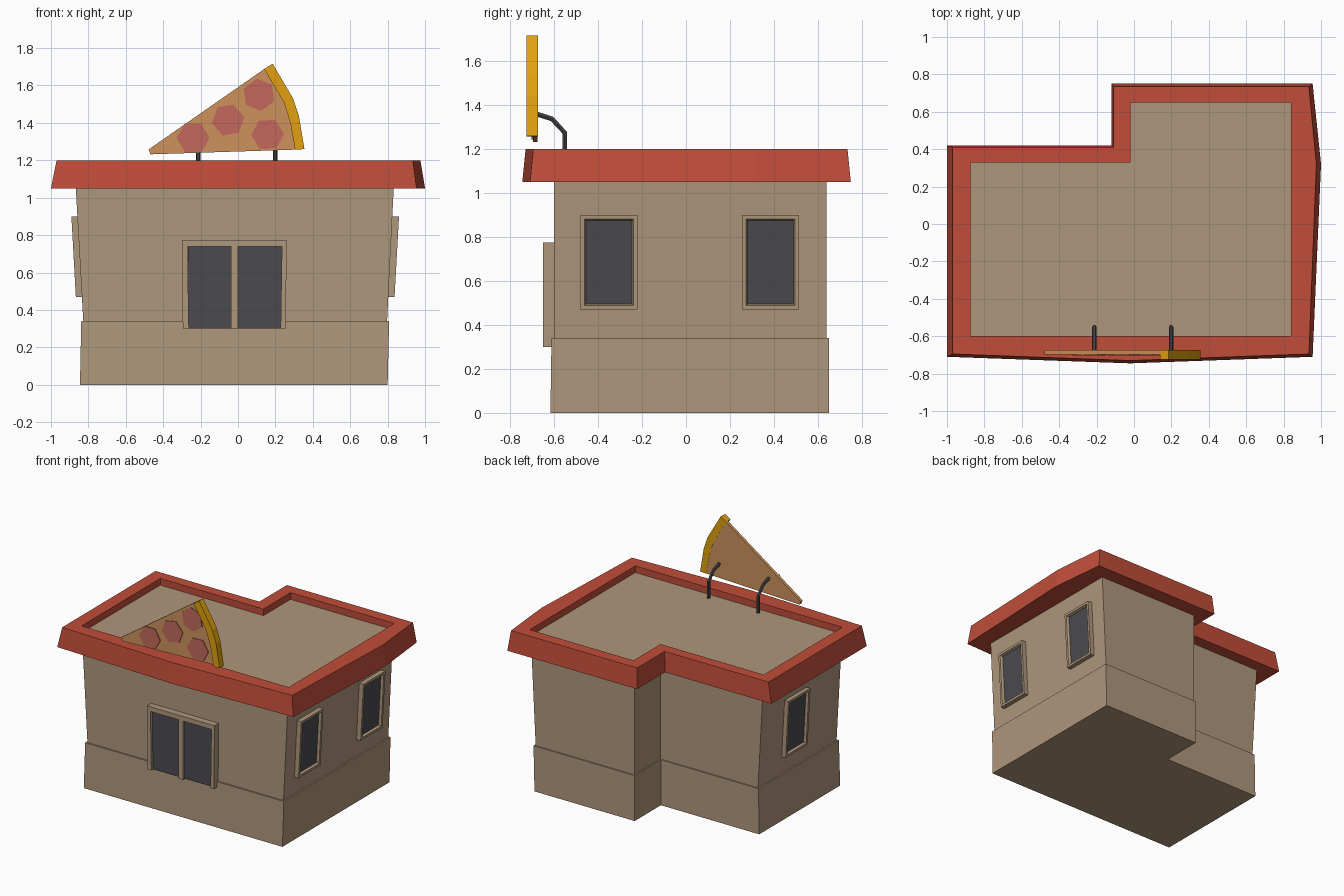
import bpy, bmesh, math
from mathutils import Vector

if "Cube" in bpy.data.objects:
    bpy.data.objects.remove(bpy.data.objects["Cube"])


def mat(name, r, g, b):
    m = bpy.data.materials.new(name)
    m.diffuse_color = (r, g, b, 1)
    m.use_nodes = True
    m.node_tree.nodes["Principled BSDF"].inputs["Base Color"].default_value = m.diffuse_color
    return m


WALL = mat("tan_plaster", 0.43, 0.31, 0.20)
RED = mat("red_trim", 0.53, 0.074, 0.042)
GLASS = mat("dark_glass", 0.07, 0.067, 0.08)
CHEESE = mat("cheese", 0.61, 0.29, 0.107)
MEAT = mat("meat_slices", 0.546, 0.141, 0.109)
CRUST = mat("crust", 0.75, 0.352, 0.005)
METAL = mat("dark_metal", 0.06, 0.06, 0.07)


def loft(name, loops, material, cap_material=None):
    """Skin a stack of matching loops; the last cap may have its own colour."""
    bm = bmesh.new()
    rings = [[bm.verts.new(p) for p in loop] for loop in loops]
    n = len(rings[0])
    for a, b in zip(rings, rings[1:]):
        for i in range(n):
            j = (i + 1) % n
            bm.faces.new((a[i], a[j], b[j], b[i]))
    bm.faces.new(rings[0][::-1])
    cap = bm.faces.new(rings[-1])
    if cap_material:
        cap.material_index = 1
    bmesh.ops.recalc_face_normals(bm, faces=bm.faces)
    me = bpy.data.meshes.new(name)
    bm.to_mesh(me)
    bm.free()
    me.materials.append(material)
    if cap_material:
        me.materials.append(cap_material)
    ob = bpy.data.objects.new(name, me)
    bpy.context.collection.objects.link(ob)
    return ob


def ell(x0, x1, y0, y1, nx, ny, z, front=0.0, right=0.0):
    """L-shaped outline, with optional bulge in the front and right sides."""
    return [(x, y, z) for x, y in (
        (x0, y0), (-0.02, y0 - front), (x1, y0), (x1 + right, 0.32),
        (x1, y1), (nx, y1), (nx, ny), (x0, ny))]


def slab(name, outline, y0, y1, material):
    """Extrude an (x, z) outline along y."""
    return loft(name, [[(x, y, z) for x, z in outline] for y in (y0, y1)], material)


def rect(x0, x1, z0, z1):
    return [(x0, z0), (x1, z0), (x1, z1), (x0, z1)]


# walls flare slightly towards the roof
loft("walls", [ell(-0.825, 0.795, -0.60, 0.64, -0.02, 0.33, 0.30),
               ell(-0.87, 0.835, -0.60, 0.64, -0.02, 0.33, 1.10)], WALL)
loft("base_plinth", [ell(-0.845, 0.80, -0.617, 0.65, -0.03, 0.34, 0.0),
                     ell(-0.838, 0.808, -0.612, 0.65, -0.03, 0.34, 0.34)], WALL)

# roof band with sunken roof surface
loft("roof", [ell(-1.0, 0.955, -0.71, 0.75, -0.12, 0.42, 1.05, 0.035, 0.045),
              ell(-0.97, 0.935, -0.695, 0.735, -0.11, 0.41, 1.20, 0.035, 0.04),
              ell(-0.875, 0.84, -0.60, 0.65, -0.02, 0.33, 1.20),
              ell(-0.875, 0.84, -0.60, 0.65, -0.02, 0.33, 1.15)], RED, WALL)


# side windows follow the leaning walls
def window(name, side, yc):
    foot = 0.80 if side > 0 else 0.83

    def ring(inset, depth):
        w = 0.13 - inset
        return [(side * (foot + 0.055 * (z - 0.34) + depth), y, z)
                for y, z in rect(yc - w, yc + w, 0.47 + inset, 0.90 - inset)]
    loft(name, [ring(0, -0.02), ring(0, 0.03), ring(0.018, 0.03),
                ring(0.025, 0.012)], WALL, GLASS)


window("right_window_front", 1, -0.35)
window("right_window_back", 1, 0.385)
window("left_window", -1, -0.07)

# front double door
slab("door_header", rect(-0.30, 0.26, 0.74, 0.775), -0.65, -0.59, WALL)
slab("door_post_left", [(-0.295, 0.30), (-0.263, 0.30), (-0.27, 0.74), (-0.30, 0.74)], -0.65, -0.59, WALL)
slab("door_post_middle", rect(-0.038, 0.0, 0.30, 0.74), -0.65, -0.59, WALL)
slab("door_post_right", [(0.228, 0.30), (0.255, 0.30), (0.26, 0.74), (0.235, 0.74)], -0.65, -0.59, WALL)
for name, x0, x1 in (("door_glass_left", -0.268, -0.038), ("door_glass_right", 0.0, 0.235)):
    slab(name, rect(x0, x1, 0.302, 0.74), -0.63, -0.59, GLASS)

# pizza slice sign
inner = [(0.305, 1.257), (0.28, 1.40), (0.245, 1.51), (0.14, 1.688)]
outer = [(0.355, 1.26), (0.325, 1.44), (0.295, 1.53), (0.185, 1.717)]
slab("sign_slice", [(-0.478, 1.258), (-0.468, 1.232)] + inner, -0.697, -0.675, CHEESE)
slab("sign_crust", inner + outer[::-1], -0.725, -0.674, CRUST)
for i, (x, z, turn) in enumerate(((-0.24, 1.32, 0), (-0.053, 1.415, 10),
                                  (0.112, 1.55, 38), (0.158, 1.338, 2))):
    hexagon = [(x + 0.088 * math.cos(math.radians(turn + 60 * k)),
                z + 0.088 * math.sin(math.radians(turn + 60 * k))) for k in range(6)]
    slab(f"sign_topping_{i + 1}", hexagon, -0.703, -0.695, MEAT)

# bent sign supports, swept as six-sided tubes
path = [Vector(p) for p in ((-0.552, 1.14), (-0.552, 1.275), (-0.61, 1.338), (-0.68, 1.36))]
for name, x in (("sign_support_left", -0.212), ("sign_support_right", 0.198)):
    loops = []
    for i, p in enumerate(path):
        t = (path[min(i + 1, 3)] - path[max(i - 1, 0)]).normalized()
        n = Vector((-t.y, t.x))
        loops.append([(x + 0.012 * math.cos(a), p.x + 0.013 * n.x * math.sin(a),
                       p.y + 0.013 * n.y * math.sin(a))
                      for a in (k * math.pi / 3 for k in range(6))])
    loft(name, loops, METAL)
